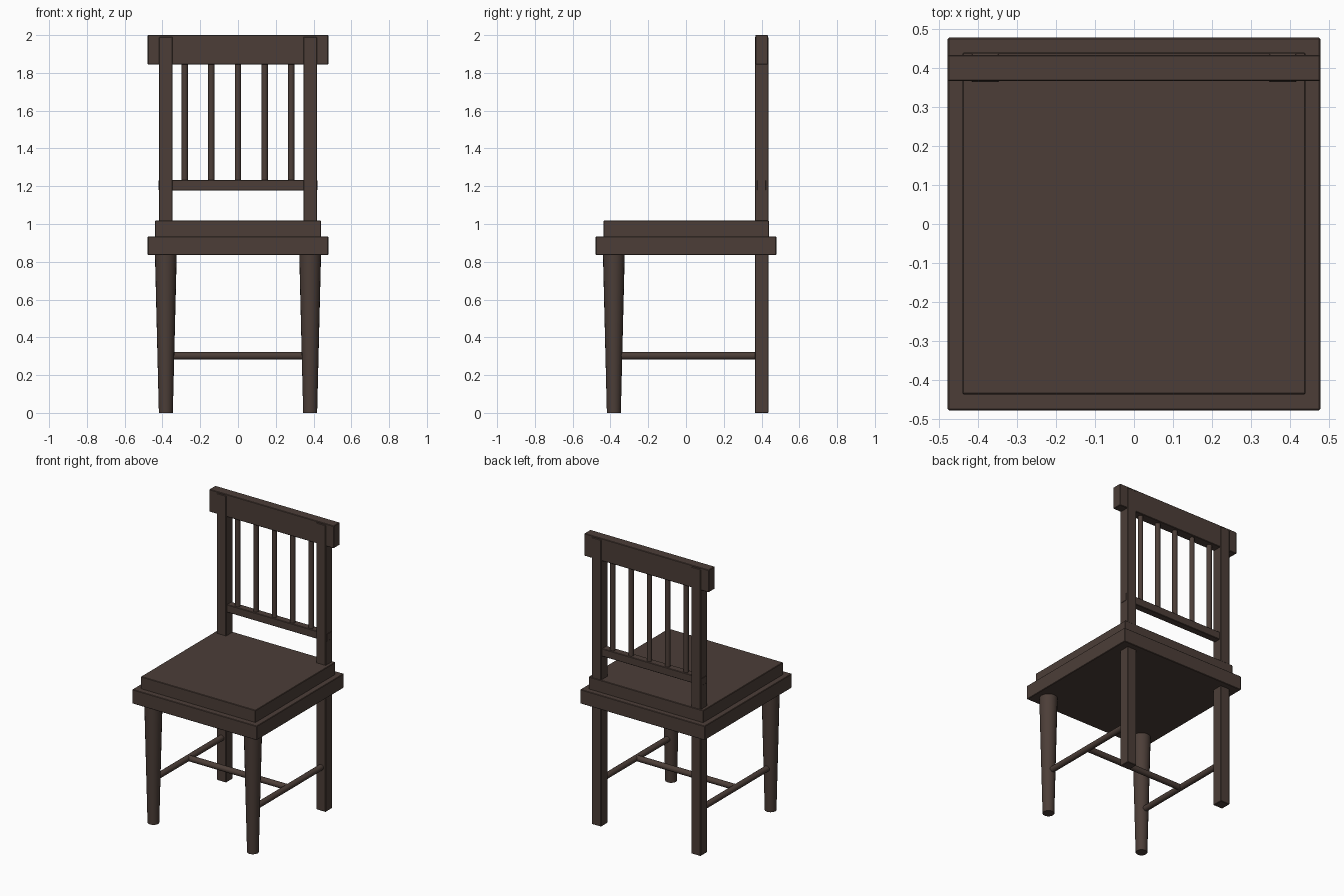
import bpy, math

if "Cube" in bpy.data.objects:
    bpy.data.objects.remove(bpy.data.objects["Cube"])

wood = bpy.data.materials.new("dark_brown_wood")
wood.diffuse_color = (0.072, 0.048, 0.039, 1)
wood.use_nodes = True
wood.node_tree.nodes["Principled BSDF"].inputs["Base Color"].default_value = wood.diffuse_color


def finish(name):
    ob = bpy.context.object
    ob.name = name
    ob.data.materials.append(wood)
    return ob


def box(name, x, y, z):
    """Softly bevelled box from (min, max) ranges."""
    mid = [(a + b) / 2 for a, b in (x, y, z)]
    bpy.ops.mesh.primitive_cube_add(size=1, location=mid)
    ob = finish(name)
    for v in ob.data.vertices:
        for i, (a, b) in enumerate((x, y, z)):
            v.co[i] *= b - a
    bev = ob.modifiers.new("soft_edges", 'BEVEL')
    bev.width = 0.003
    bev.segments = 1
    return ob


def rod(name, loc, length, r1, r2=None, rot=(0, 0, 0), sides=16):
    """Round bar, r1 at its lower end and r2 at its upper end."""
    bpy.ops.mesh.primitive_cone_add(vertices=sides, radius1=r1, radius2=r2 or r1,
                                    depth=length, location=loc, rotation=rot)
    ob = finish(name)
    bpy.ops.object.shade_smooth_by_angle(angle=math.radians(35))
    return ob


# seat: wide frame with a slightly smaller board on top
box("seat_frame", (-0.478, 0.478), (-0.478, 0.478), (0.836, 0.934))
box("seat_board", (-0.44, 0.44), (-0.437, 0.44), (0.93, 1.018))

# legs, back posts and side stretchers, one per side
for side, s in (("left", -1), ("right", 1)):
    x = s * 0.382
    rod(f"front_leg_{side}", (x, -0.382, 0.425), 0.85, 0.037, 0.058, sides=20)
    box(f"back_post_{side}", (x - 0.036, x + 0.036), (0.364, 0.437), (0, 1.99))
    rod(f"side_stretcher_{side}", (x, 0.01, 0.302), 0.78, 0.02,
        rot=(math.pi / 2, 0, 0))

# middle stretcher joining the two side stretchers
rod("middle_stretcher", (0, 0, 0.302), 0.764, 0.02, rot=(0, math.pi / 2, 0))

# back rest
box("top_rail", (-0.478, 0.478), (0.367, 0.434), (1.845, 2.0))
box("lower_rail", (-0.42, 0.42), (0.375, 0.425), (1.178, 1.232))
for i in range(5):
    rod(f"spindle_{i + 1}", ((i - 2) * 0.141, 0.4, 1.54), 0.64, 0.017)
